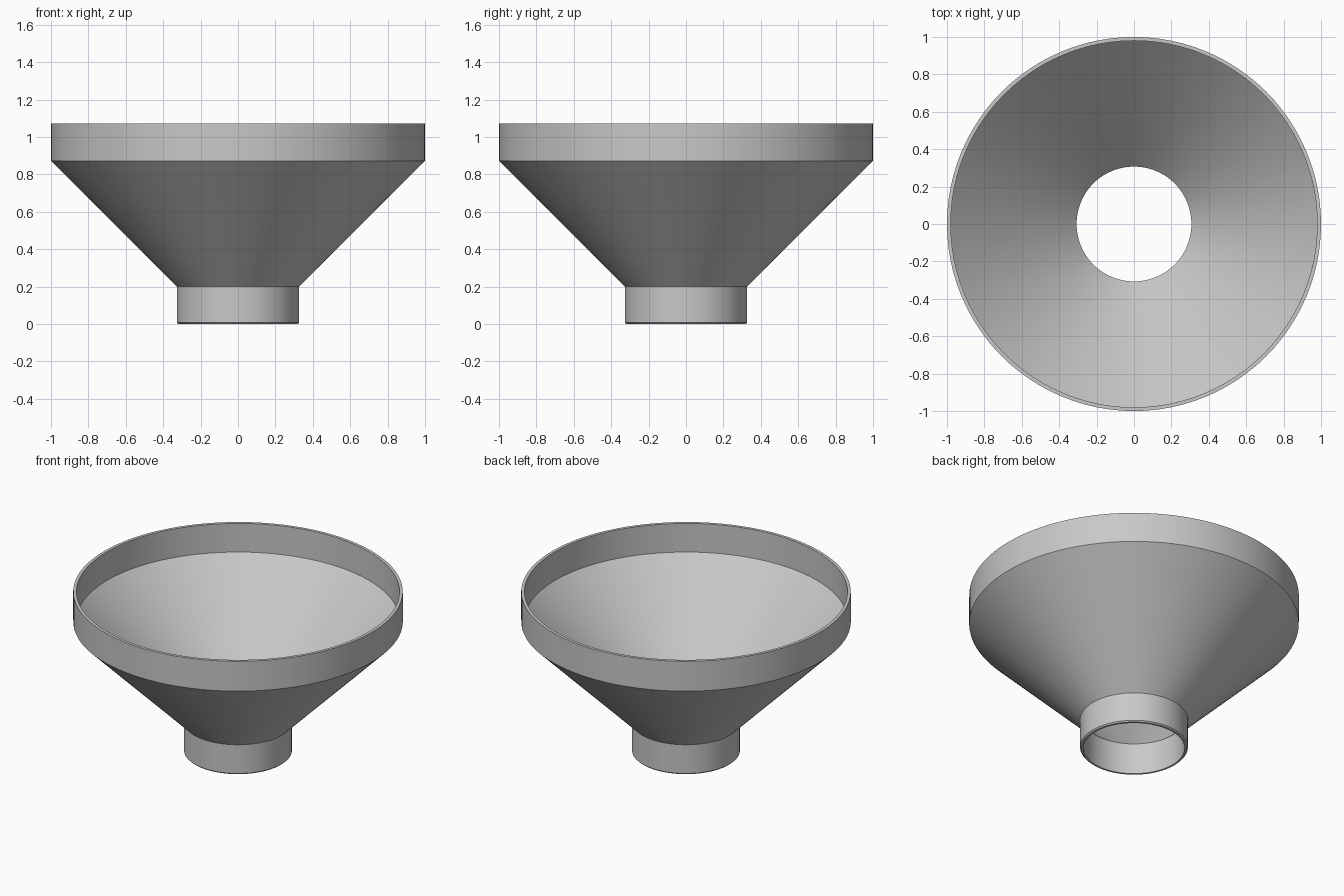
import bpy, bmesh, math
from mathutils import Matrix, Vector

cube = bpy.data.objects.get("Cube")
if cube:
    bpy.data.objects.remove(cube, do_unlink=True)

SEGMENTS = 96
WALL = 0.02
SHIFT = WALL * math.tan(math.pi / 8)  # keeps the sloped wall evenly thick
NECK, RIM = 0.327, 1.0
NECK_TOP, CONE_TOP, HEIGHT = 0.2, 0.873, 1.073
CHAMFER = 0.008

# Plain grey material
grey = bpy.data.materials.new("plain_grey")
grey.use_nodes = True
colour = (0.58, 0.58, 0.58, 1)
grey.diffuse_color = colour
grey.node_tree.nodes["Principled BSDF"].inputs["Base Color"].default_value = colour

# Closed wall section: up the outside, down the inside
profile = [
    (NECK - CHAMFER, 0), (NECK, CHAMFER), (NECK, NECK_TOP),
    (RIM, CONE_TOP), (RIM, HEIGHT),
    (RIM - WALL, HEIGHT), (RIM - WALL, CONE_TOP + SHIFT),
    (NECK - WALL, NECK_TOP + SHIFT), (NECK - WALL, 0),
]

# Sweep the section around the vertical axis
bm = bmesh.new()
rings = []
for i in range(SEGMENTS):
    turn = Matrix.Rotation(math.tau * i / SEGMENTS, 3, "Z")
    rings.append([bm.verts.new(turn @ Vector((r, 0, z))) for r, z in profile])
for i, ring in enumerate(rings):
    after = rings[(i + 1) % SEGMENTS]
    for j in range(len(profile)):
        k = (j + 1) % len(profile)
        bm.faces.new((ring[j], after[j], after[k], ring[k]))
bmesh.ops.recalc_face_normals(bm, faces=bm.faces)

mesh = bpy.data.meshes.new("funnel")
bm.to_mesh(mesh)
bm.free()
mesh.materials.append(grey)
funnel = bpy.data.objects.new("funnel", mesh)
bpy.context.collection.objects.link(funnel)

# Smooth round walls with crisp rims
bpy.ops.object.select_all(action="DESELECT")
funnel.select_set(True)
bpy.context.view_layer.objects.active = funnel
bpy.ops.object.shade_smooth_by_angle(angle=math.radians(30))
